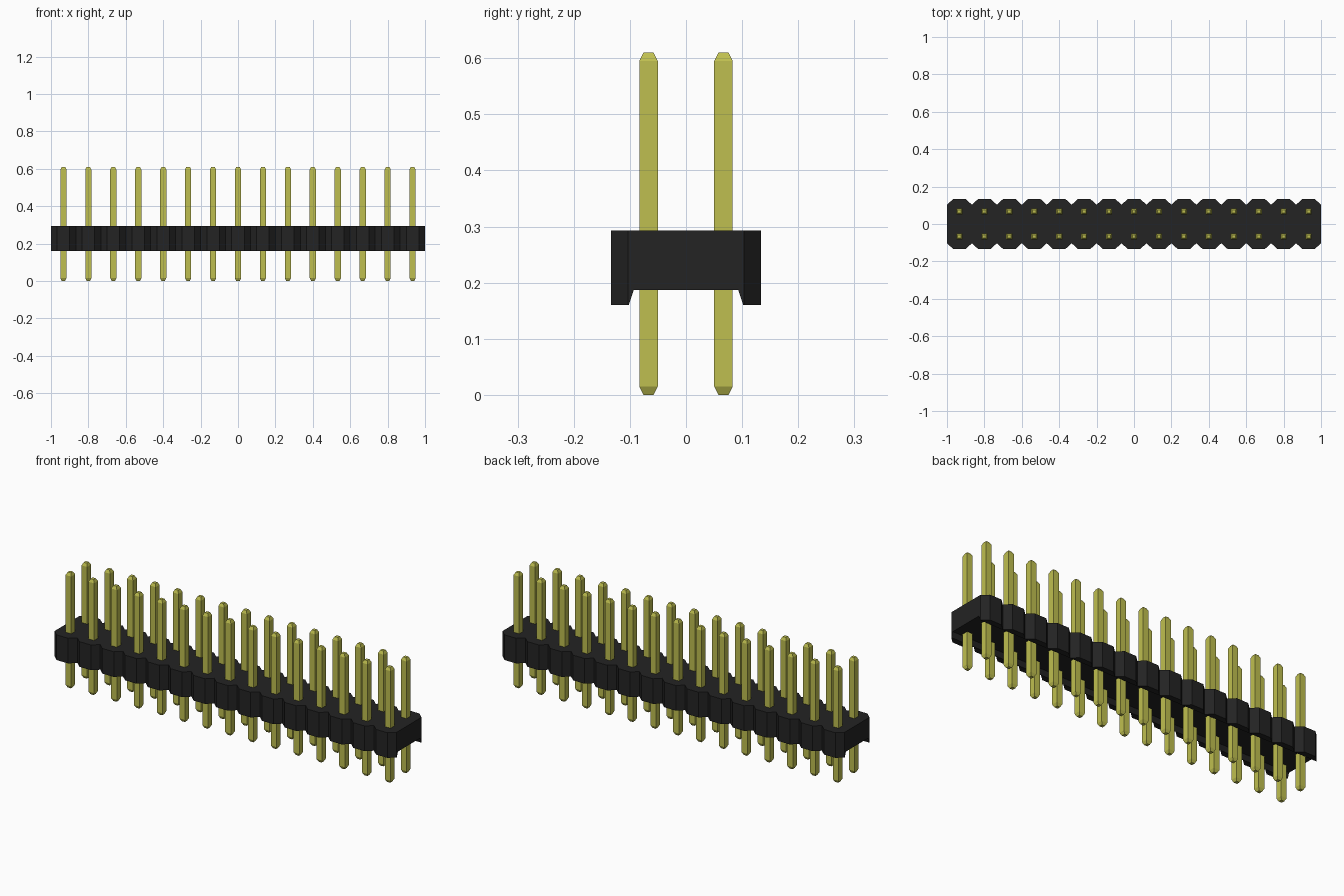
import bpy
import bmesh

cube = bpy.data.objects.get("Cube")
if cube:
    bpy.data.objects.remove(cube, do_unlink=True)

COLUMNS = 15
PITCH = 2 / COLUMNS
CENTRES = [(i - (COLUMNS - 1) / 2) * PITCH for i in range(COLUMNS)]
HALF_DEPTH, NOTCH_Y, NOTCH_X = 0.1333, 0.103, 0.033
BOTTOM, CHANNEL_TOP, TOP = 0.16, 0.187, 0.293
PIN_HEIGHT, PIN_HALF, TIP_HALF, TIP = 0.61, 0.0165, 0.009, 0.015


def make_material(name, colour):
    mat = bpy.data.materials.new(name)
    mat.use_nodes = True
    mat.diffuse_color = colour
    bsdf = next(n for n in mat.node_tree.nodes if n.type == 'BSDF_PRINCIPLED')
    bsdf.inputs["Base Color"].default_value = colour
    return mat


black = make_material("black plastic", (0.017, 0.017, 0.017, 1))
gold = make_material("gold metal", (0.52, 0.52, 0.08, 1))


def add_object(name, mesh):
    obj = bpy.data.objects.new(name, mesh)
    bpy.context.collection.objects.link(obj)
    return obj


def prism(name, points, offset, mat):
    """Extrude a closed 3D outline along an offset vector."""
    bm = bmesh.new()
    face = bm.faces.new([bm.verts.new(p) for p in points])
    new = bmesh.ops.extrude_face_region(bm, geom=[face])["geom"]
    bmesh.ops.translate(bm, vec=offset,
                        verts=[v for v in new if isinstance(v, bmesh.types.BMVert)])
    bmesh.ops.recalc_face_normals(bm, faces=bm.faces)
    mesh = bpy.data.meshes.new(name)
    bm.to_mesh(mesh)
    bm.free()
    mesh.materials.append(mat)
    return add_object(name, mesh)


# Housing: scalloped outline, one chamfered cell per column
front = [(-1, -NOTCH_Y)]
for x in CENTRES:
    half = PITCH / 2
    front += [(x - half + NOTCH_X, -HALF_DEPTH),
              (x + half - NOTCH_X, -HALF_DEPTH),
              (x + half, -NOTCH_Y)]
back = [(x, -y) for x, y in reversed(front)]
housing = prism("housing", [(x, y, BOTTOM) for x, y in front + back],
                (0, 0, TOP - BOTTOM), black)

# Sloped channel along the underside
low, high = 0.102, 0.093
slope = (low - high) / (CHANNEL_TOP - BOTTOM)
below = BOTTOM - 0.05
wide = low + slope * 0.05
channel = [(-wide, below), (wide, below), (high, CHANNEL_TOP), (-high, CHANNEL_TOP)]
cutter = prism("channel_cutter", [(-1.1, y, z) for y, z in channel], (2.2, 0, 0), black)
mod = housing.modifiers.new("underside channel", 'BOOLEAN')
mod.operation = 'DIFFERENCE'
mod.solver = 'EXACT'
mod.object = cutter
bpy.context.view_layer.objects.active = housing
bpy.ops.object.modifier_apply(modifier=mod.name)
bpy.data.objects.remove(cutter, do_unlink=True)

# Pin: square shaft with tapered ends, stacked from square rings
bm = bmesh.new()
rings = []
for z, r in [(0, TIP_HALF), (TIP, PIN_HALF), (PIN_HEIGHT - TIP, PIN_HALF),
             (PIN_HEIGHT, TIP_HALF)]:
    rings.append([bm.verts.new((sx * r, sy * r, z))
                  for sx, sy in [(-1, -1), (1, -1), (1, 1), (-1, 1)]])
for a, b in zip(rings, rings[1:]):
    for i in range(4):
        j = (i + 1) % 4
        bm.faces.new((a[i], a[j], b[j], b[i]))
bm.faces.new(rings[0])
bm.faces.new(rings[-1])
bmesh.ops.recalc_face_normals(bm, faces=bm.faces)
pin_mesh = bpy.data.meshes.new("pin")
bm.to_mesh(pin_mesh)
bm.free()
pin_mesh.materials.append(gold)

# Two rows of pins sharing one mesh
for row, y in [("front", -PITCH / 2), ("back", PITCH / 2)]:
    for i, x in enumerate(CENTRES, 1):
        add_object(f"{row}_pin_{i}", pin_mesh).location = (x, y, 0)
